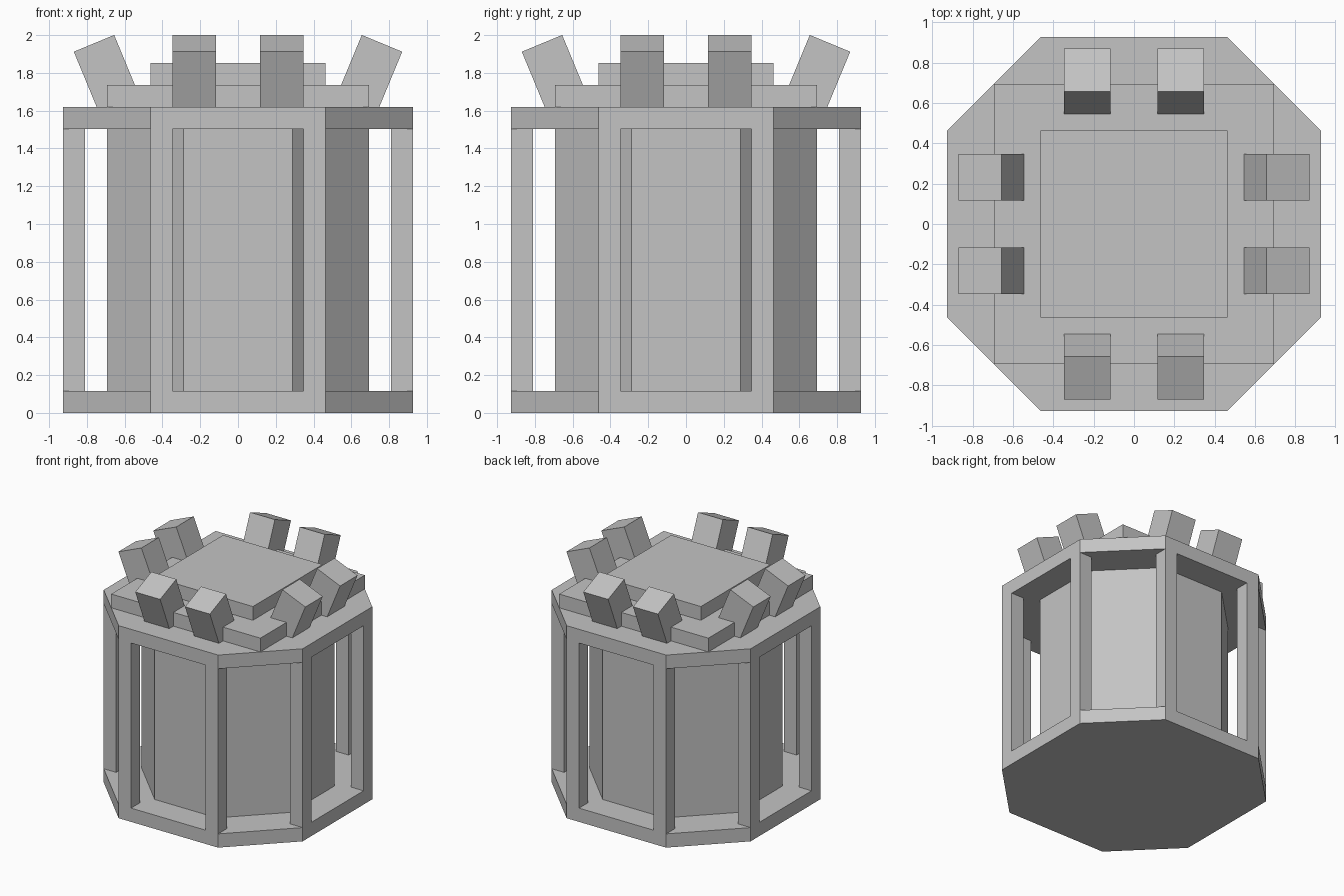
import bpy, bmesh, math
from mathutils import Matrix, Vector

if "Cube" in bpy.data.objects:
    bpy.data.objects.remove(bpy.data.objects["Cube"], do_unlink=True)

U = 0.1157  # module the whole structure is laid out on

grey = bpy.data.materials.new("plain grey")
grey.use_nodes = True
COLOUR = (0.55, 0.55, 0.55, 1)
grey.diffuse_color = COLOUR
grey.node_tree.nodes["Principled BSDF"].inputs["Base Color"].default_value = COLOUR


def finish(name, bm):
    bmesh.ops.recalc_face_normals(bm, faces=bm.faces)
    mesh = bpy.data.meshes.new(name)
    bm.to_mesh(mesh)
    bm.free()
    mesh.materials.append(grey)
    obj = bpy.data.objects.new(name, mesh)
    bpy.context.collection.objects.link(obj)
    return obj


def box(name, centre, size, turn=Matrix()):
    bm = bmesh.new()
    place = turn @ Matrix.Translation(centre)
    bmesh.ops.create_cube(bm, size=1, matrix=place @ Matrix.Diagonal((*size, 1)))
    return finish(name, bm)


def octagon(name, half, corner, z0, z1):
    """Prism with cardinal sides at `half` and corners at `corner`."""
    a, b = half * U, corner * U
    outline = [(b, -a), (a, -b), (a, b), (b, a), (-b, a), (-a, b), (-a, -b), (-b, -a)]
    bm = bmesh.new()
    base = bm.faces.new([bm.verts.new((x, y, z0 * U)) for x, y in outline])
    top = bmesh.ops.extrude_face_region(bm, geom=[base])
    verts = [v for v in top["geom"] if isinstance(v, bmesh.types.BMVert)]
    bmesh.ops.translate(bm, verts=verts, vec=(0, 0, (z1 - z0) * U))
    return finish(name, bm)


# Floor, core and ceiling
octagon("base_plate", 8, 4, 0, 1)
octagon("core", 6, 2.5, 1, 13)
octagon("ceiling_plate", 8, 4, 13, 14)

# Stepped square roof
box("lower_roof", (0, 0, 14.5 * U), (12 * U, 12 * U, U))
box("upper_roof", (0, 0, 15.5 * U), (8 * U, 8 * U, U))

# Two posts and two outward-leaning roof blocks on each of the four sides
TILT = math.radians(22.5)
for i, side in enumerate(("front", "left", "back", "right")):
    turn = Matrix.Rotation(i * math.pi / 2, 4, "Z")
    for s, end in ((-1, "a"), (1, "b")):
        box(f"{side}_post_{end}", (s * 3.5 * U, -7.5 * U, 7 * U), (U, U, 12 * U), turn)
        lean = turn @ Matrix.Translation((s * 2 * U, -0.696, 1.796)) @ Matrix.Rotation(TILT, 4, "X")
        box(f"{side}_roof_block_{end}", Vector(), (2 * U, 2 * U, 3 * U), lean)
